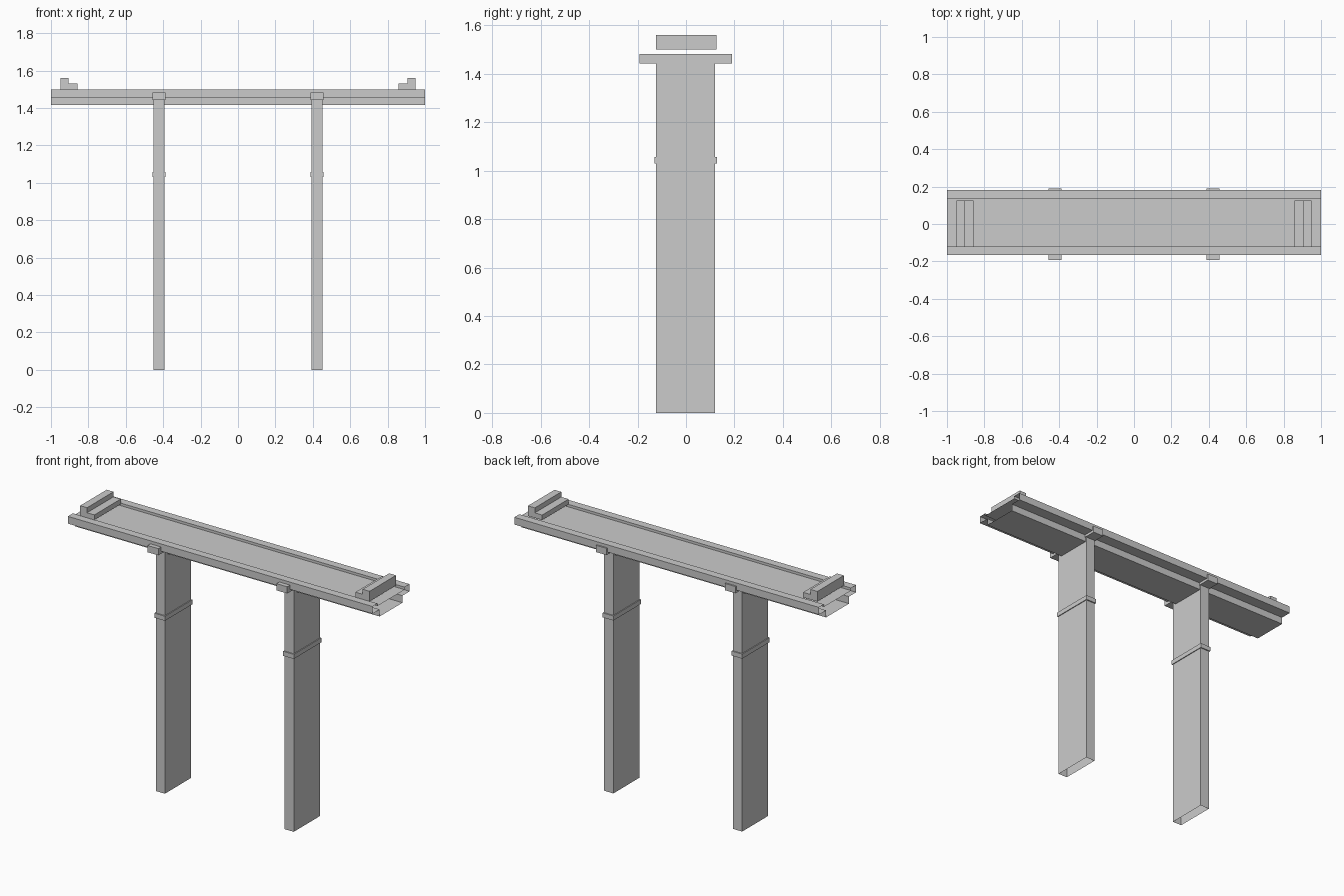
import bpy
import bmesh

cube = bpy.data.objects.get("Cube")
if cube:
    bpy.data.objects.remove(cube, do_unlink=True)

grey = bpy.data.materials.new("light_grey")
grey.use_nodes = True
grey.diffuse_color = (0.6, 0.6, 0.6, 1)
grey.node_tree.nodes["Principled BSDF"].inputs["Base Color"].default_value = (0.6, 0.6, 0.6, 1)


def finish(name, bm, recalc=True):
    if recalc:
        bmesh.ops.recalc_face_normals(bm, faces=bm.faces)
    mesh = bpy.data.meshes.new(name)
    bm.to_mesh(mesh)
    bm.free()
    mesh.materials.append(grey)
    obj = bpy.data.objects.new(name, mesh)
    bpy.context.collection.objects.link(obj)
    return obj


def sweep(name, profile, offset, caps):
    """Extrude a closed profile of 3D points along offset."""
    bm = bmesh.new()
    start = [bm.verts.new(p) for p in profile]
    end = [bm.verts.new([a + b for a, b in zip(p, offset)]) for p in profile]
    n = len(profile)
    for i in range(n):
        j = (i + 1) % n
        bm.faces.new((start[i], start[j], end[j], end[i]))
    if caps:
        bm.faces.new(start)
        bm.faces.new(end)
    return finish(name, bm)


def box(name, x, y, z, open_bottom=False):
    bm = bmesh.new()
    bmesh.ops.create_cube(bm, size=1)
    for v in bm.verts:
        v.co = [r[0] if c < 0 else r[1] for c, r in zip(v.co, (x, y, z))]
    bmesh.ops.recalc_face_normals(bm, faces=bm.faces)
    if open_bottom:
        bottom = [f for f in bm.faces if f.normal.z < -0.5]
        bmesh.ops.delete(bm, geom=bottom, context='FACES_ONLY')
    return finish(name, bm, recalc=False)


# Hollow, open-ended beam: raised rims, shallow tray and narrower underside
mid_y = 0.007
half = [(0.107, 1.415), (0.107, 1.457), (0.174, 1.457),
        (0.174, 1.5), (0.127, 1.5), (0.127, 1.485)]
section = half + [(-y, z) for y, z in reversed(half)]
sweep("beam", [(-1, y + mid_y, z) for y, z in section], (2, 0, 0), caps=False)

# Stepped end stops and posts, mirrored left and right
step = [(0.95, 1.5), (0.95, 1.56), (0.905, 1.56),
        (0.905, 1.53), (0.857, 1.53), (0.857, 1.5)]
for side, s in (("left", 1), ("right", -1)):
    sweep(side + "_end_stop", [(s * x, -0.123, z) for x, z in step],
          (0, 0.248, 0), caps=True)

    def span(w):
        return (s * 0.423 - w, s * 0.423 + w)

    box(side + "_post", span(0.03), (-0.124, 0.12), (0, 1.445), open_bottom=True)
    box(side + "_post_collar", span(0.035), (-0.131, 0.127), (1.03, 1.057))
    box(side + "_post_bracket", span(0.035), (-0.193, 0.19), (1.442, 1.482))
